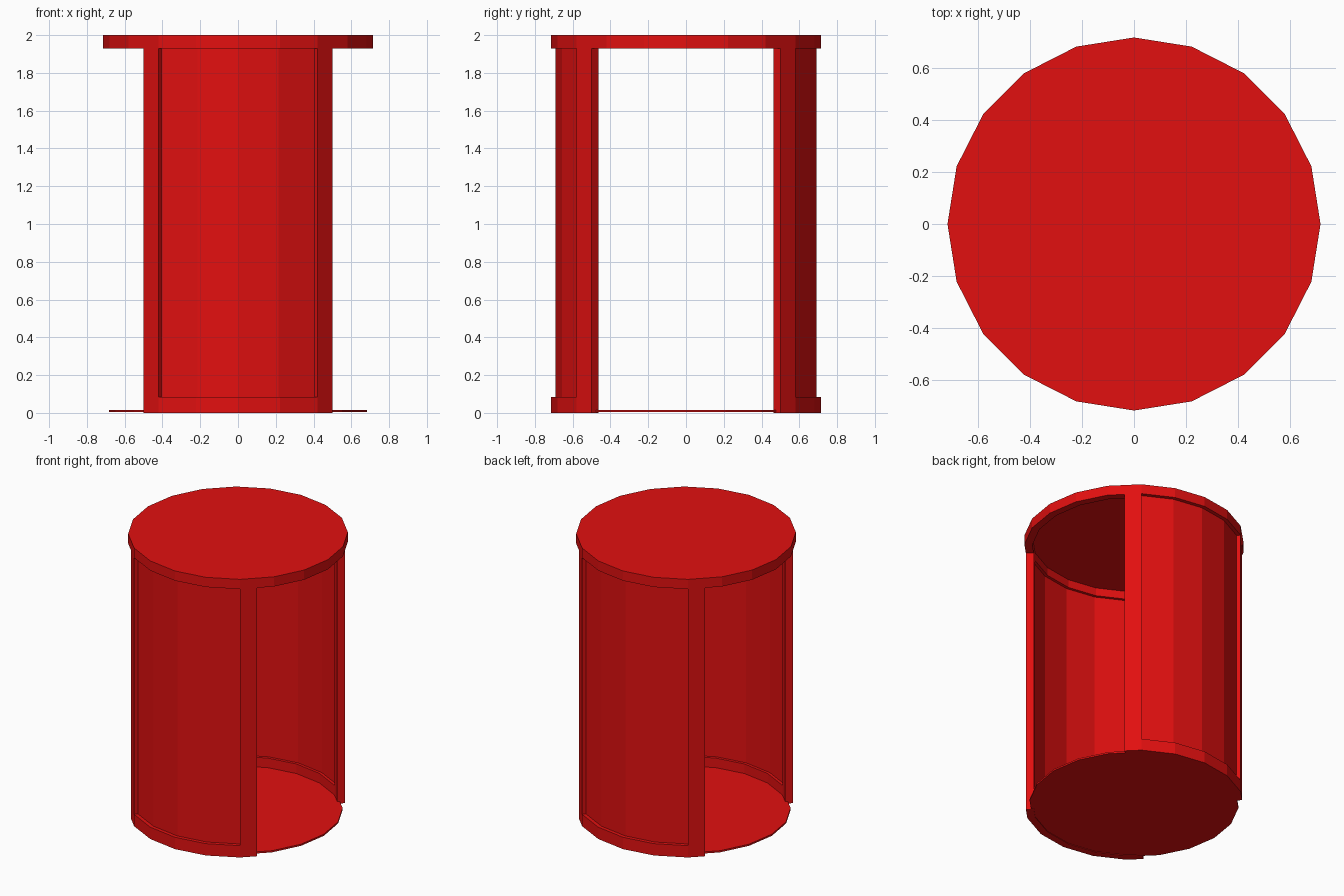
import bpy
import bmesh
from math import cos, sin, radians

STEP = 18              # twenty-sided plan
R_OUT, R_IN = 0.716, 0.664
Z_BAND, Z_LID, Z_TOP = 0.085, 1.93, 2.0

cube = bpy.data.objects.get("Cube")
if cube:
    bpy.data.objects.remove(cube, do_unlink=True)

red = bpy.data.materials.new("red")
red.use_nodes = True
red.diffuse_color = (0.76, 0.005, 0.005, 1)
red.node_tree.nodes["Principled BSDF"].inputs["Base Color"].default_value = red.diffuse_color


def finish(name, bm):
    bmesh.ops.recalc_face_normals(bm, faces=bm.faces)
    mesh = bpy.data.meshes.new(name)
    bm.to_mesh(mesh)
    bm.free()
    mesh.materials.append(red)
    obj = bpy.data.objects.new(name, mesh)
    bpy.context.collection.objects.link(obj)
    return obj


def on_polygon(r, angle):
    """Point on the twenty-sided outline with corner radius r."""
    off = angle % STEP - STEP / 2
    d = r * cos(radians(STEP / 2)) / cos(radians(off))
    return d * cos(radians(angle)), d * sin(radians(angle))


def arc(name, r_in, r_out, z0, z1, start, end):
    """Solid curved bar; a full turn gives a closed ring."""
    closed = end - start == 360
    corners = [a for a in range(0, 720, STEP) if start < a < end]
    angles = [start] + corners + ([] if closed else [end])
    bm = bmesh.new()
    loops = []
    for a in angles:
        (xi, yi), (xo, yo) = on_polygon(r_in, a), on_polygon(r_out, a)
        loops.append([bm.verts.new(p) for p in
                      ((xi, yi, z0), (xo, yo, z0), (xo, yo, z1), (xi, yi, z1))])
    pairs = list(zip(loops, loops[1:]))
    if closed:
        pairs.append((loops[-1], loops[0]))
    else:
        bm.faces.new(loops[0])
        bm.faces.new(loops[-1])
    for a, b in pairs:
        for i in range(4):
            j = (i + 1) % 4
            bm.faces.new((a[i], a[j], b[j], b[i]))
    return finish(name, bm)


def disc(name, r, z0, z1):
    bm = bmesh.new()
    rings = [[bm.verts.new((*on_polygon(r, a), z)) for a in range(0, 360, STEP)]
             for z in (z0, z1)]
    bm.faces.new(rings[0])
    bm.faces.new(rings[1])
    n = len(rings[0])
    for i in range(n):
        j = (i + 1) % n
        bm.faces.new((rings[0][i], rings[0][j], rings[1][j], rings[1][i]))
    return finish(name, bm)


# Lid: hollow rim under a thin top plate
arc("lid_rim", R_IN, R_OUT, Z_LID, Z_TOP - 0.012, 0, 360)
disc("lid_plate", R_OUT, Z_TOP - 0.012, Z_TOP)

# Thin floor
disc("floor_plate", 0.682, 0.004, 0.016)

# Curved walls at back and front: posts, lower band, thin recessed panel
for side, turn in (("back", 0), ("front", 180)):
    arc(side + "_post_a", R_IN, R_OUT, 0, Z_LID, turn + 45, turn + 54)
    arc(side + "_post_b", R_IN, R_OUT, 0, Z_LID, turn + 126, turn + 135)
    arc(side + "_band", R_IN, R_OUT, 0, Z_BAND, turn + 54, turn + 126)
    arc(side + "_panel", 0.684, 0.69, Z_BAND, Z_LID, turn + 54, turn + 126)
